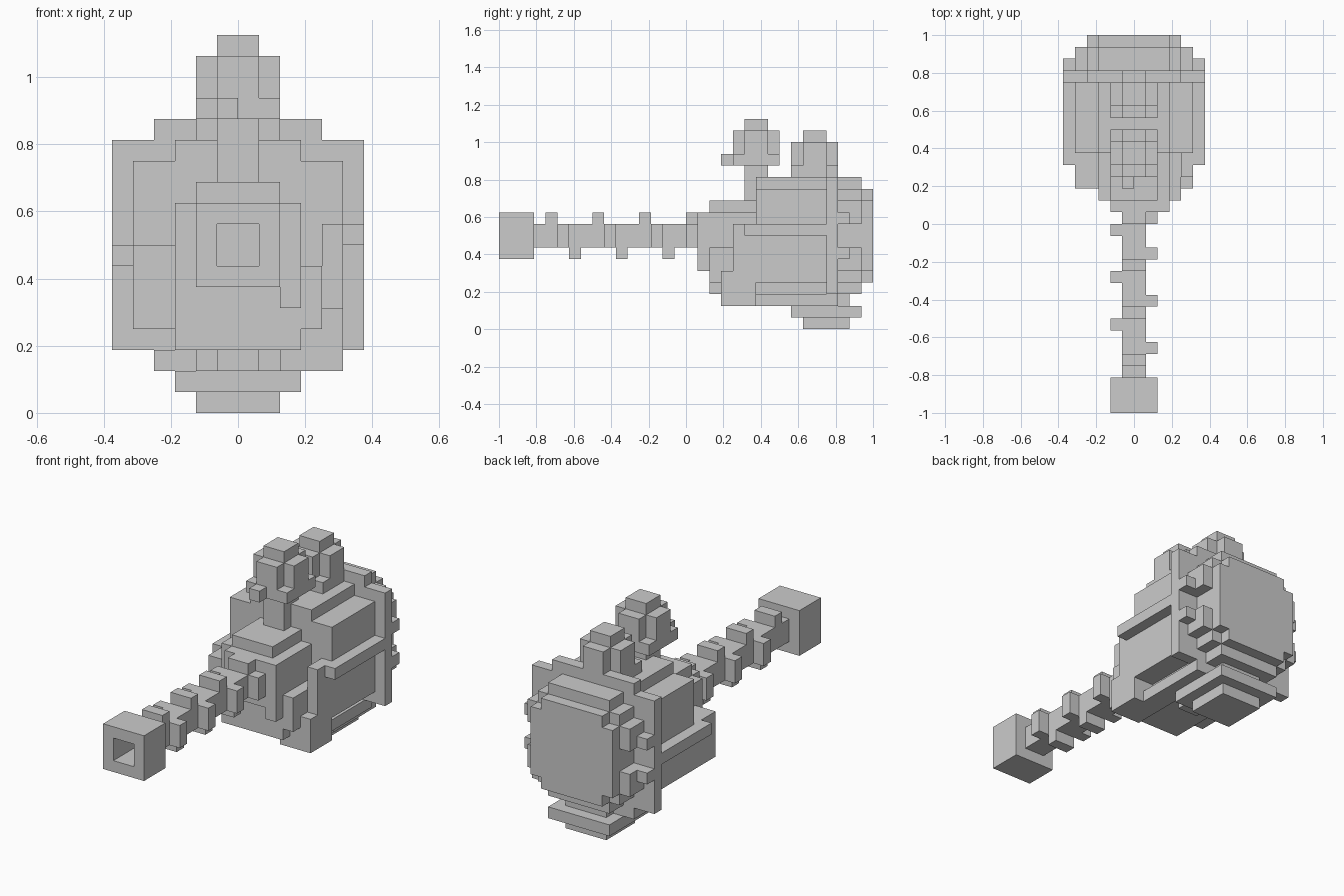
import bpy
import bmesh
from itertools import product
from mathutils import Vector

UNIT = 1 / 16

default_cube = bpy.data.objects.get("Cube")
if default_cube:
    bpy.data.objects.remove(default_cube, do_unlink=True)

grey = bpy.data.materials.new("plain grey")
grey.use_nodes = True
grey.diffuse_color = (0.6, 0.6, 0.6, 1)
grey.node_tree.nodes["Principled BSDF"].inputs["Base Color"].default_value = (0.6, 0.6, 0.6, 1)

filled = set()
parts = {}


def block(part, x, y, z):
    """Fill a box of unit cells, given its (low, high) range on each axis."""
    cells = set(product(range(*x), range(*y), range(*z))) - filled
    parts.setdefault(part, set()).update(cells)
    filled.update(cells)


def centred(part, half, y, z):
    block(part, (-half, half), y, z)


def both_sides(part, x, y, z):
    block(part, x, y, z)
    block(part, (-x[1], -x[0]), y, z)


def cross_tower(part, start, base, top):
    """Square foot, cross-shaped shaft and small cap."""
    end = start + 4
    centred(part, 2, (start, end), (base, base + 1))
    centred(part, 1, (start, end), (base, top))
    centred(part, 2, (start + 1, end - 1), (base, top))
    centred(part, 1, (start + 1, end - 1), (top, top + 1))


def rounded_plate(part, half, y, z):
    """Plate with one cell cut from every corner."""
    centred(part, half, y, (z[0] + 1, z[1] - 1))
    centred(part, half - 1, y, z)


# Hollow square muzzle
muzzle = (-16, -13)
both_sides("muzzle", (1, 2), muzzle, (6, 10))
for height in (6, 9):
    centred("muzzle", 1, muzzle, (height, height + 1))

# Long rod with a spiral of single ridges
centred("rod", 1, (-13, 2), (7, 9))
for turn, y in enumerate(range(-12, 1)):
    ridge = (y, y + 1)
    side = turn % 4
    if side == 0:
        centred("spiral_ridge", 1, ridge, (9, 10))
    elif side == 1:
        block("spiral_ridge", (1, 2), ridge, (7, 9))
    elif side == 2:
        centred("spiral_ridge", 1, ridge, (6, 7))
    else:
        block("spiral_ridge", (-2, -1), ridge, (7, 9))
block("spiral_ridge", (1, 2), (0, 1), (7, 9))

# Front collar and nose
centred("collar", 2, (1, 2), (6, 10))
block("collar", (2, 3), (1, 2), (5, 10))
centred("nose", 3, (2, 6), (3, 10))
centred("nose", 2, (2, 6), (10, 11))
block("nozzle", (3, 4), (2, 6), (4, 7))

# Main body
centred("body", 3, (6, 12), (3, 13))
centred("body", 5, (6, 12), (9, 12))
block("body", (-5, -3), (6, 12), (8, 9))

# Left side tank with a stepped rim and a corner foot
block("left_tank", (4, 5), (4, 12), (4, 8))
block("left_tank", (3, 4), (6, 12), (4, 9))
block("left_corner", (2, 5), (3, 6), (2, 5))
block("left_rim", (4, 5), (4, 12), (8, 9))
block("left_rim", (5, 6), (5, 12), (8, 9))

# Right side tank with a lower rim
block("right_tank", (-5, -3), (3, 12), (4, 8))
block("right_rim", (-6, -5), (5, 12), (7, 8))

# Back flange
centred("back_flange", 6, (12, 13), (3, 13))
centred("back_flange", 4, (12, 13), (2, 14))

# Stepped underside
belly = (2, 3)
centred("belly", 1, (7, 14), belly)
centred("belly", 2, (8, 14), belly)
centred("belly", 4, (10, 12), belly)
block("belly", (2, 4), (6, 10), belly)

# Round back cover with clamps on both sides
rounded_plate("back_drum", 4, (13, 15), (3, 13))
rounded_plate("back_cover", 4, (15, 16), (4, 12))
for low, high, ear in ((9, 11, 9), (5, 7, 6)):
    both_sides("clamp", (4, 5), (13, 15), (low, high))
    both_sides("clamp", (5, 6), (13, 14), (ear, ear + 1))

# Stepped foot
centred("foot", 3, (9, 15), (1, 2))
centred("foot", 2, (10, 14), (0, 1))

# Front valve on a stem, with a small lever, and rear valve
centred("valve_stem", 1, (5, 7), (11, 14))
cross_tower("front_valve", 4, 14, 17)
block("lever", (-1, 0), (3, 4), (14, 15))
cross_tower("rear_valve", 9, 13, 16)


def build(name, cells):
    """Mesh only the exposed sides of the cells, then merge flat areas."""
    bm = bmesh.new()
    for cell in sorted(cells):
        centre = Vector(cell) + Vector((0.5, 0.5, 0.5))
        for axis, sign in product(range(3), (-1, 1)):
            neighbour = list(cell)
            neighbour[axis] += sign
            if tuple(neighbour) in filled:
                continue
            normal, u = Vector(), Vector()
            normal[axis] = sign / 2
            u[(axis + 1) % 3] = 0.5
            v = normal.cross(u) * 2
            corners = (-u - v, u - v, u + v, v - u)
            bm.faces.new([bm.verts.new((centre + normal + c) * UNIT) for c in corners])
    bmesh.ops.remove_doubles(bm, verts=bm.verts[:], dist=UNIT / 100)
    bmesh.ops.dissolve_limit(bm, angle_limit=0.01, verts=bm.verts[:], edges=bm.edges[:])
    mesh = bpy.data.meshes.new(name)
    bm.to_mesh(mesh)
    bm.free()
    mesh.materials.append(grey)
    bpy.context.collection.objects.link(bpy.data.objects.new(name, mesh))


for name, cells in parts.items():
    if cells:
        build(name, cells)
